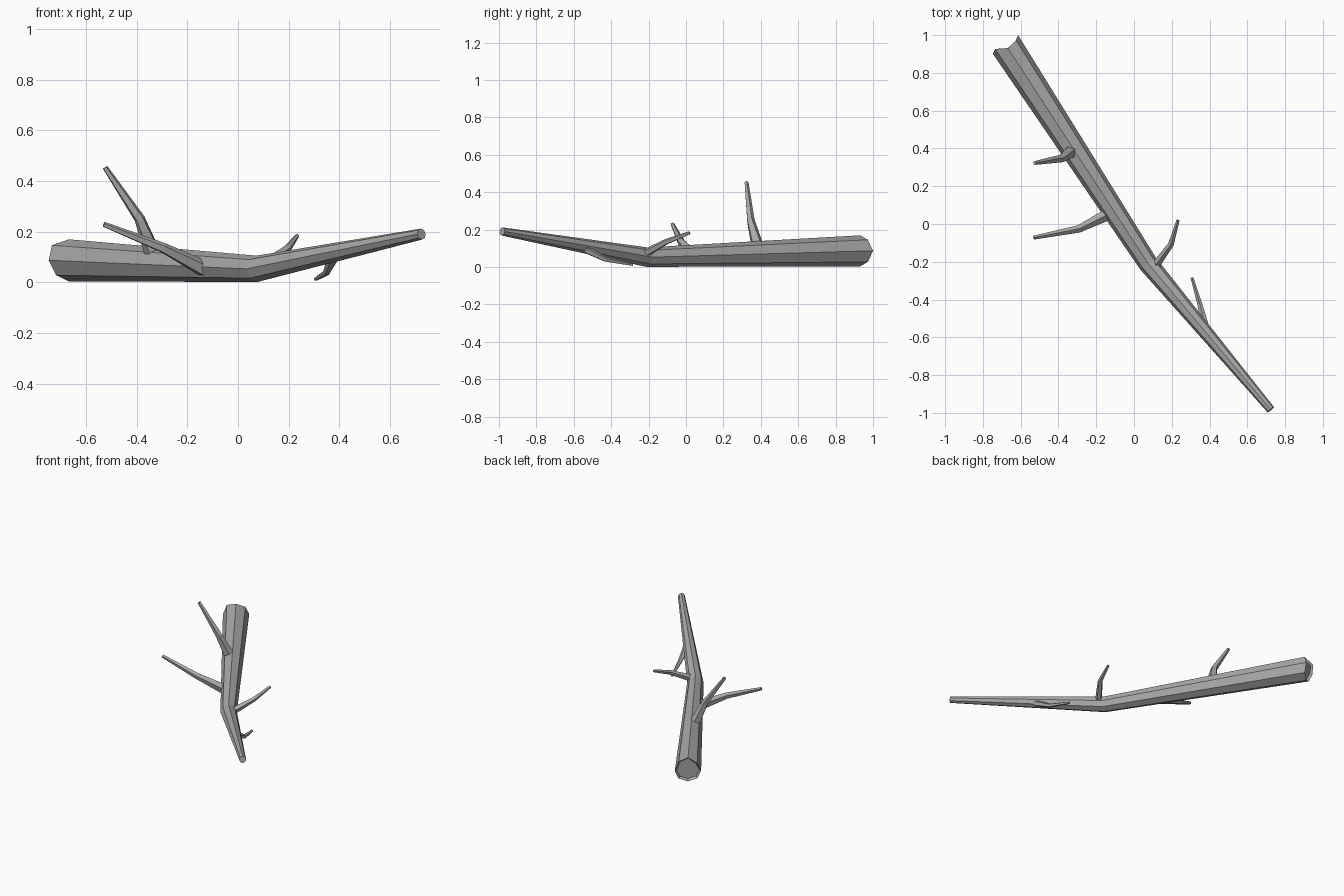
import bpy, bmesh
from math import sin, cos, tau
from mathutils import Vector

if "Cube" in bpy.data.objects:
    bpy.data.objects.remove(bpy.data.objects["Cube"])

grey = bpy.data.materials.new("dark_grey_wood")
grey.diffuse_color = (0.4, 0.4, 0.4, 1)
grey.use_nodes = True
grey.node_tree.nodes["Principled BSDF"].inputs["Base Color"].default_value = grey.diffuse_color


def limb(name, path, sides, jag=None):
    """Faceted tapered tube; path holds (x, y, z, radius). jag shifts the first ring lengthwise."""
    pts = [Vector(p[:3]) for p in path]
    bm = bmesh.new()
    rings = []
    for i, p in enumerate(pts):
        a, b = pts[max(i - 1, 0)], pts[min(i + 1, len(pts) - 1)]
        t = (p - a).normalized() + (b - p).normalized()
        t.normalize()
        side = t.cross(Vector((0, 0, 1))).normalized()
        up = side.cross(t)
        ring = []
        for k in range(sides):
            ang = tau * k / sides
            q = p + path[i][3] * (side * sin(ang) + up * cos(ang))
            if i == 0 and jag:
                q += t * jag[k]
            ring.append(bm.verts.new(q))
        rings.append(ring)
    for r0, r1 in zip(rings, rings[1:]):
        for k in range(sides):
            n = (k + 1) % sides
            bm.faces.new((r0[k], r0[n], r1[n], r1[k]))
    start = bm.faces.new(rings[0][::-1])
    bm.faces.new(rings[-1])
    bmesh.ops.recalc_face_normals(bm, faces=bm.faces[:])
    if jag:
        # sunken broken end
        bmesh.ops.inset_region(bm, faces=[start], thickness=0.012, depth=-0.015)
    me = bpy.data.meshes.new(name)
    bm.to_mesh(me)
    bm.free()
    me.materials.append(grey)
    ob = bpy.data.objects.new(name, me)
    bpy.context.collection.objects.link(ob)
    return ob


# main log, thick broken end to thin raised end
limb("log", [(-0.68, 0.95, 0.087, 0.083), (0.075, -0.21, 0.053, 0.052),
             (0.724, -0.983, 0.19, 0.022)], 8,
     jag=(0.02, -0.012, 0.004, 0.022, 0.025, 0.012, -0.006, 0.01))

# side branches
branches = {
    "tall_branch": [(-0.33, 0.385, 0.10, 0.036), (-0.388, 0.345, 0.25, 0.022), (-0.525, 0.323, 0.453, 0.011)],
    "long_branch": [(-0.13, 0.055, 0.05, 0.034), (-0.295, -0.027, 0.135, 0.021), (-0.53, -0.072, 0.228, 0.011)],
    "back_branch": [(0.11, -0.225, 0.07, 0.024), (0.197, -0.105, 0.135, 0.016), (0.233, 0.02, 0.183, 0.009)],
    "low_branch": [(0.375, -0.54, 0.095, 0.022), (0.35, -0.43, 0.04, 0.014), (0.307, -0.285, 0.013, 0.008)],
}
for name, path in branches.items():
    limb(name, path, 5)
